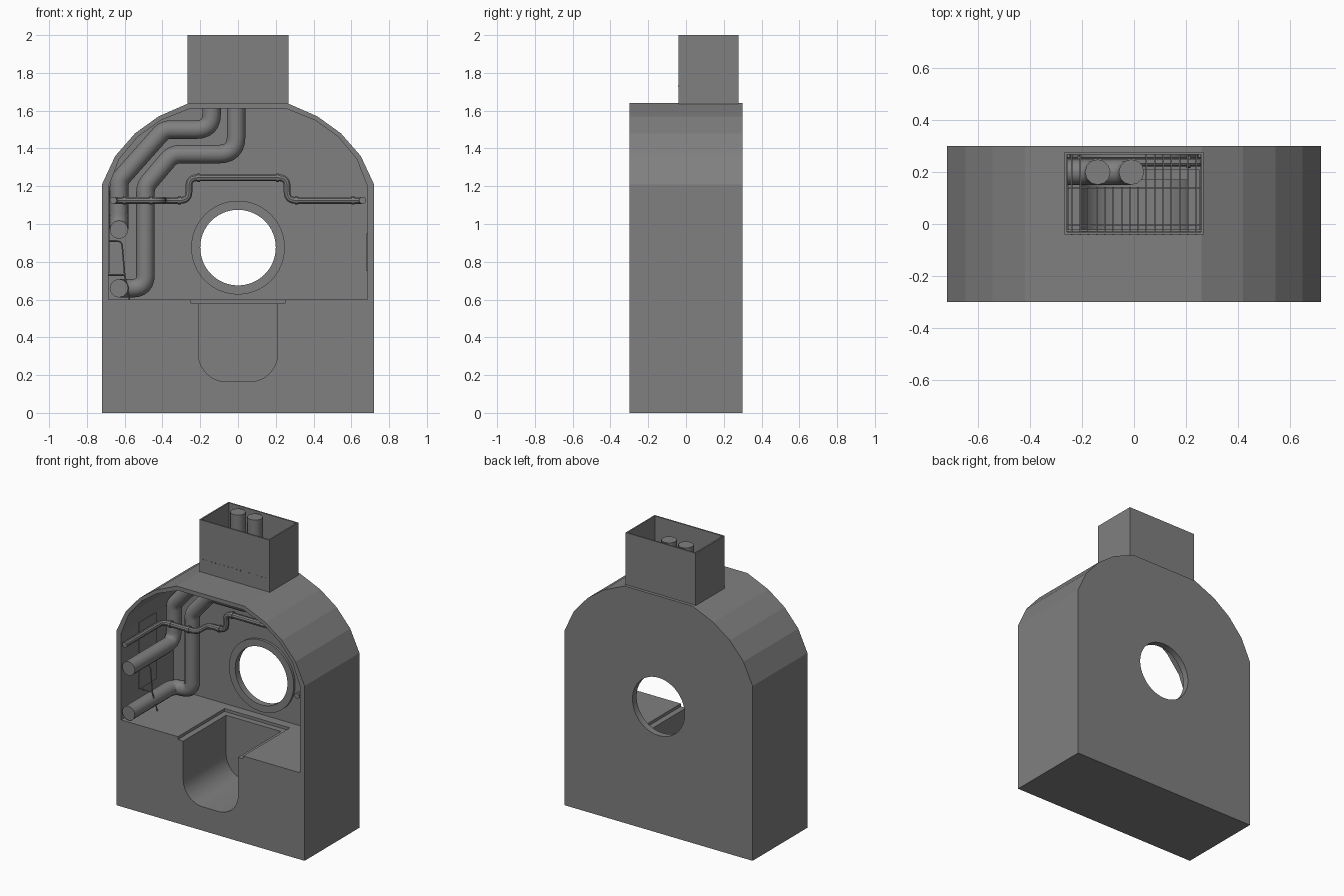
import bpy, bmesh, math
from mathutils import Vector

if "Cube" in bpy.data.objects:
    bpy.data.objects.remove(bpy.data.objects["Cube"])

iron = bpy.data.materials.new("dark_iron")
iron.diffuse_color = (.215, .215, .215, 1)
iron.use_nodes = True
iron.node_tree.nodes["Principled BSDF"].inputs["Base Color"].default_value = iron.diffuse_color


def finish(name, bm):
    bmesh.ops.recalc_face_normals(bm, faces=bm.faces)
    me = bpy.data.meshes.new(name)
    bm.to_mesh(me)
    bm.free()
    ob = bpy.data.objects.new(name, me)
    bpy.context.collection.objects.link(ob)
    me.materials.append(iron)
    return ob


def prism(name, pts, y0, y1):
    """Extrude an x-z outline from y0 to y1."""
    bm = bmesh.new()
    f = bm.faces.new([bm.verts.new((x, y0, z)) for x, z in pts])
    r = bmesh.ops.extrude_face_region(bm, geom=[f])
    vs = [g for g in r["geom"] if isinstance(g, bmesh.types.BMVert)]
    bmesh.ops.translate(bm, verts=vs, vec=(0, y1 - y0, 0))
    return finish(name, bm)


def box(name, x0, x1, y0, y1, z0, z1):
    return prism(name, [(x0, z0), (x1, z0), (x1, z1), (x0, z1)], y0, y1)


def circle(r, cx, cz, n=64):
    return [(cx + r * math.cos(i * math.tau / n), cz + r * math.sin(i * math.tau / n))
            for i in range(n)]


def activate(ob):
    bpy.ops.object.select_all(action='DESELECT')
    ob.select_set(True)
    bpy.context.view_layer.objects.active = ob


def smooth(ob, angle=35):
    activate(ob)
    bpy.ops.object.shade_smooth_by_angle(angle=math.radians(angle))


def cut(ob, cutter):
    m = ob.modifiers.new("cut", 'BOOLEAN')
    m.operation, m.solver, m.object = 'DIFFERENCE', 'EXACT', cutter
    activate(ob)
    bpy.ops.object.modifier_apply(modifier=m.name)
    bpy.data.objects.remove(cutter)


def pipe(name, pts, r, bend, sides=4):
    """Round tube along a path whose corners are filleted."""
    P = [Vector(p) for p in pts]
    path = [P[0]]
    for a, b, c in zip(P, P[1:], P[2:]):
        u, v = (b - a).normalized(), (c - b).normalized()
        d = min(bend * math.tan(u.angle(v) / 2), (a - b).length * 0.49, (c - b).length * 0.49)
        s, e = b - u * d, b + v * d
        for i in range(7):
            t = i / 6
            path.append(s * (1 - t) ** 2 + b * (2 * t * (1 - t)) + e * t * t)
    path.append(P[-1])
    cu = bpy.data.curves.new(name, 'CURVE')
    cu.dimensions = '3D'
    cu.bevel_depth, cu.bevel_resolution, cu.use_fill_caps = r, sides, True
    sp = cu.splines.new('POLY')
    sp.points.add(len(path) - 1)
    for q, p in zip(sp.points, path):
        q.co = (*p, 1)
    cu.materials.append(iron)
    ob = bpy.data.objects.new(name, cu)
    bpy.context.collection.objects.link(ob)
    activate(ob)
    bpy.ops.object.convert(target='MESH')
    smooth(bpy.context.view_layer.objects.active)


def mirrored(half):
    return half + [(-x, z) for x, z in reversed(half)]


# Arched housing, hollow above the floor
body = prism("housing", mirrored([(.72, 0), (.72, 1.21), (.65, 1.36), (.545, 1.48),
                                  (.42, 1.57), (.26, 1.64)]), -.3, .3)
cut(body, prism("cavity", mirrored([(.685, .6), (.685, 1.2), (.628, 1.345), (.53, 1.462),
                                    (.41, 1.548), (.25, 1.612)]), -.4, .272))

# Round window through the back wall
cut(body, prism("window_hole", circle(.2, 0, .875), .2, .4))

# Stepped recess and rounded channel in the floor
cut(body, box("recess", -.25, .25, -.4, .21, .58, .7))
corner = [(.06 + .15 * math.sin(i * math.pi / 24), .315 - .15 * math.cos(i * math.pi / 24))
          for i in range(13)]
cut(body, prism("channel", mirrored(corner + [(.21, .7)]), -.4, .17))

# Roof opening below the chimney
cut(body, box("roof_hole", -.257, .257, -.03, .268, 1.55, 1.8))
smooth(body, 10)

# Window ring
ring = prism("window_ring", circle(.248, 0, .875), .255, .275)
cut(ring, prism("ring_hole", circle(.2, 0, .875), .1, .4))
smooth(ring)

# Chimney box with thin walls
chimney = box("chimney", -.268, .268, -.04, .278, 1.63, 2.0)
cut(chimney, box("chimney_hole", -.258, .258, -.03, .268, 1.5, 2.1))

# Grating inside the chimney
for i in range(16):
    x = -.24 + i * .032
    back = .14 if -.2 < x < .045 else .275
    box("grate_bar", x - .003, x + .003, -.043, back, 1.727, 1.733)
for y in (-.025, -.005, .14, .25):
    box("grate_cross_bar", -.265, .265, y - .003, y + .003, 1.721, 1.727)

# Two large flue pipes
pipe("flue_pipe_upper", [(-.14, .2, 1.995), (-.14, .2, 1.5), (-.39, .2, 1.5), (-.63, .2, 1.23),
                         (-.63, .2, .97), (-.63, -.298, .97)], .049, .08)
pipe("flue_pipe_lower", [(-.01, .2, 1.995), (-.01, .2, 1.37), (-.345, .2, 1.37), (-.49, .2, 1.2),
                         (-.49, .2, .66), (-.63, .2, .66), (-.63, -.298, .66)], .049, .09)

# Thin water pipe around the walls
pipe("water_pipe", [(-.66, -.298, 1.125), (-.66, .12, 1.125), (-.4, .12, 1.125), (-.4, .24, 1.125),
                    (-.26, .24, 1.125), (-.26, .24, 1.245), (.26, .24, 1.245), (.26, .24, 1.125),
                    (.66, .24, 1.125), (.66, -.298, 1.125)], .019, .045, 3)

# Pipe collars
for x, y, z in ((-.6, .12, 1.125), (-.46, .12, 1.125), (-.31, .24, 1.125), (-.21, .24, 1.245),
                (.21, .24, 1.245), (.31, .24, 1.125), (.61, .24, 1.125)):
    pipe("pipe_collar", [(x - .008, y, z), (x + .008, y, z)], .024, 0, 3)

# Side wall panels
box("left_wall_panel", -.686, -.68, -.11, .08, .74, 1.2)
box("right_wall_panel", .68, .686, -.08, .12, .75, .95)

# Rod strap over the lower flue
pipe("pipe_strap", [(-.685, -.08, .91), (-.615, -.08, .91), (-.6, -.08, .73), (-.575, -.06, .6)],
     .004, .03, 2)
pipe("strap_brace", [(-.685, -.08, .73), (-.6, -.08, .73)], .004, 0, 2)
